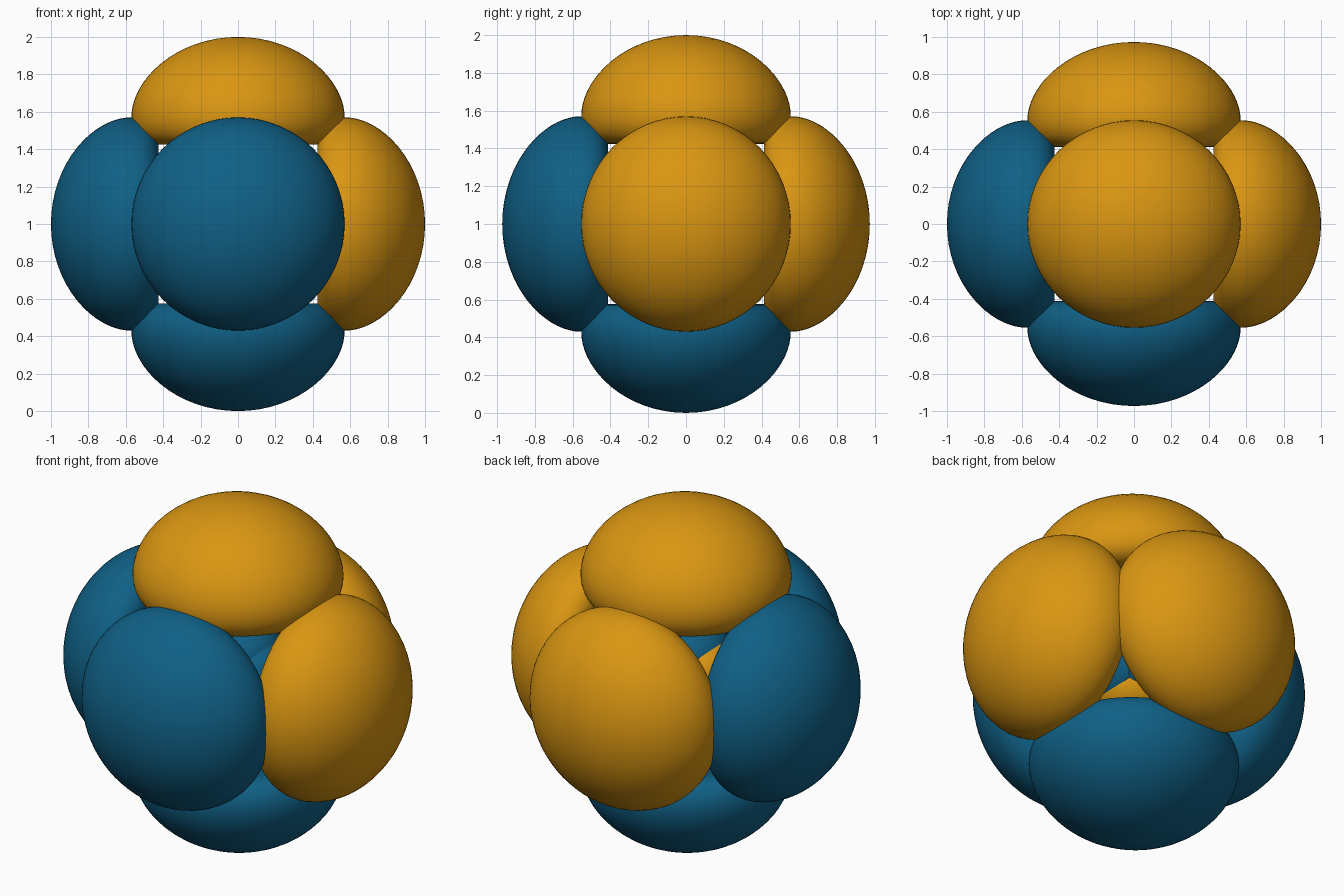
import bpy
import bmesh
import math
from mathutils import Matrix, Vector

cube = bpy.data.objects.get("Cube")
if cube:
    bpy.data.objects.remove(cube)


def make_material(name, color):
    mat = bpy.data.materials.new(name)
    mat.use_nodes = True
    mat.diffuse_color = color
    bsdf = mat.node_tree.nodes["Principled BSDF"]
    bsdf.inputs["Base Color"].default_value = color
    bsdf.inputs["Roughness"].default_value = 0.6
    return mat


ORANGE = make_material("amber orange", (0.70, 0.305, 0.006, 1))
BLUE = make_material("deep blue", (0.005, 0.117, 0.238, 1))

# Each lobe is a level surface of radial(r) * cos(angle), revolved on its axis
SCALE = 14.8
SQUASH = Matrix.Diagonal((1, 0.973, 1, 1))


def radial(r):
    q = r * SCALE
    return abs((6 * q - q * q) * math.exp(-q / 3))


LEVEL = radial(1.0)
NODE = 6 / SCALE
INNER_PEAK = (6 - math.sqrt(18)) / SCALE
OUTER_PEAK = (6 + math.sqrt(18)) / SCALE


def crossing(low, high):
    """Radius where the radial curve rises from below to above the level."""
    for _ in range(50):
        mid = (low + high) / 2
        if radial(mid) < LEVEL:
            low = mid
        else:
            high = mid
    return high


def lobe_profile(r_start, r_end, count):
    points = []
    for i in range(count + 1):
        r = r_start + (r_end - r_start) * (1 - math.cos(math.pi * i / count)) / 2
        c = min(1.0, LEVEL / radial(r))
        if i in (0, count):
            c = 1.0
        points.append(Vector((r * math.sqrt(1 - c * c), 0, r * c)))
    return points


def add_lobe(name, profile, axis, mat, steps):
    bm = bmesh.new()
    verts = [bm.verts.new(p) for p in profile]
    edges = [bm.edges.new(pair) for pair in zip(verts, verts[1:])]
    bmesh.ops.spin(bm, geom=verts + edges, cent=(0, 0, 0), axis=(0, 0, 1),
                   angle=math.tau, steps=steps, use_duplicate=False)
    bmesh.ops.remove_doubles(bm, verts=bm.verts, dist=0.0002)
    turn = Vector((0, 0, 1)).rotation_difference(axis).to_matrix().to_4x4()
    bm.transform(Matrix.Translation((0, 0, 1)) @ SQUASH @ turn)
    bmesh.ops.recalc_face_normals(bm, faces=bm.faces)
    for face in bm.faces:
        face.smooth = True
    mesh = bpy.data.meshes.new(name)
    bm.to_mesh(mesh)
    bm.free()
    mesh.materials.append(mat)
    obj = bpy.data.objects.new(name, mesh)
    bpy.context.collection.objects.link(obj)


outer = lobe_profile(crossing(NODE, OUTER_PEAK), 1.0, 40)
inner = lobe_profile(crossing(0, INNER_PEAK), crossing(NODE, INNER_PEAK), 28)

# Outer lobes, with small inner lobes of the opposite colour
directions = {
    "left": (1, 0, 0), "right": (-1, 0, 0),
    "back": (0, 1, 0), "front": (0, -1, 0),
    "top": (0, 0, 1), "bottom": (0, 0, -1),
}
for side, direction in directions.items():
    axis = Vector(direction)
    positive = sum(direction) > 0
    add_lobe(side + "_outer_lobe", outer, axis, ORANGE if positive else BLUE, 64)
    add_lobe(side + "_inner_lobe", inner, axis, BLUE if positive else ORANGE, 40)
